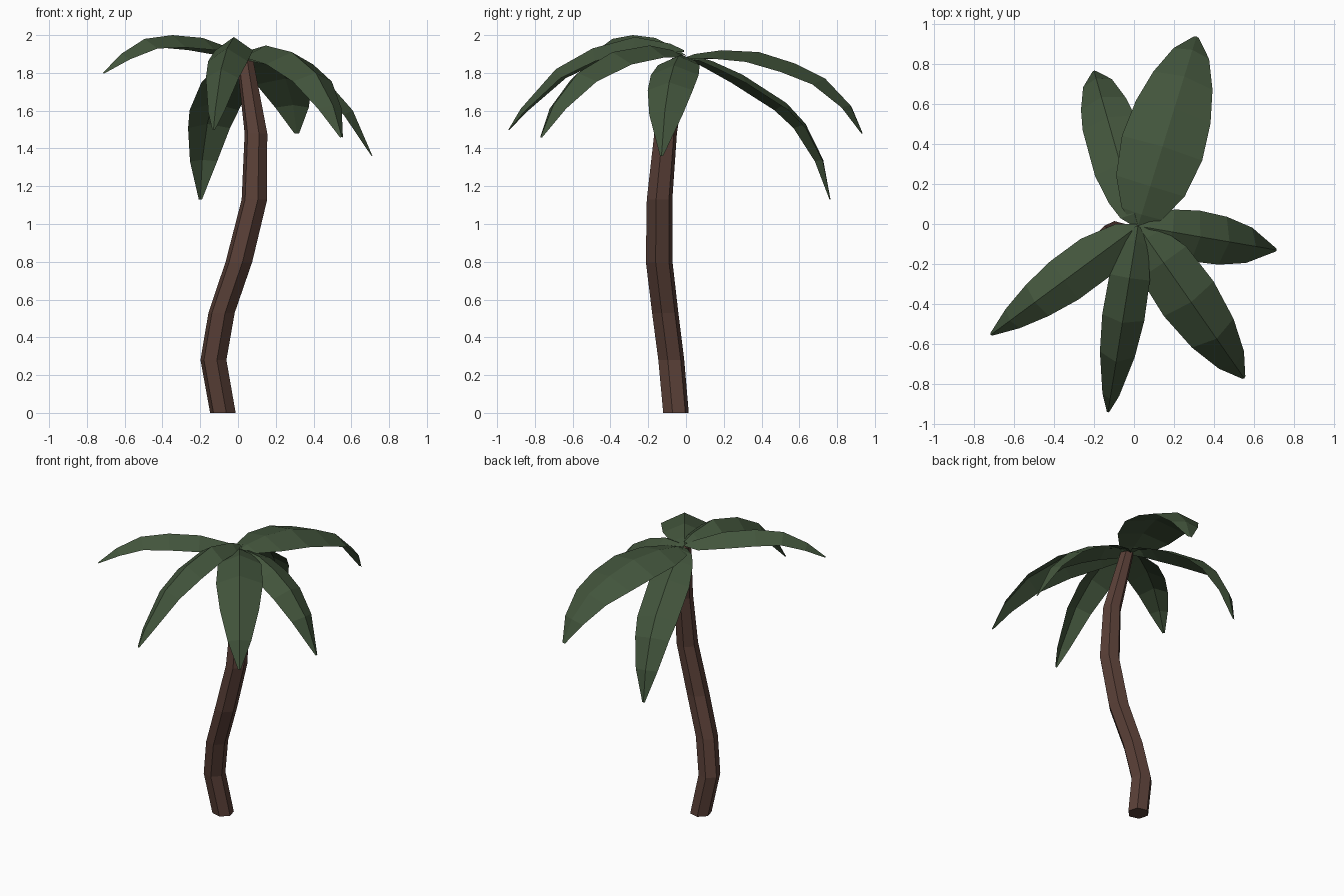
import bpy, bmesh, math
from mathutils import Vector

if "Cube" in bpy.data.objects:
    bpy.data.objects.remove(bpy.data.objects["Cube"])


def material(name, rgb):
    m = bpy.data.materials.new(name)
    m.diffuse_color = (*rgb, 1)
    m.use_nodes = True
    m.node_tree.nodes["Principled BSDF"].inputs["Base Color"].default_value = m.diffuse_color
    return m


def make_object(name, bm, mat):
    me = bpy.data.meshes.new(name)
    bm.to_mesh(me)
    bm.free()
    me.materials.append(mat)
    ob = bpy.data.objects.new(name, me)
    bpy.context.collection.objects.link(ob)


def lookup(table, t):
    for (a, u), (b, v) in zip(table, table[1:]):
        if t <= b:
            return u + (v - u) * (t - a) / (b - a)
    return table[-1][1]


bark = material("bark_brown", (0.10, 0.050, 0.038))
green = material("leaf_green", (0.055, 0.090, 0.045))

# Trunk: hexagonal rings along a bent path (x, y, z, radius)
path = [(-0.08, -0.053, 0, 0.07), (-0.13, -0.078, 0.28, 0.071),
        (-0.087, -0.11, 0.53, 0.072), (0.005, -0.142, 0.8, 0.073),
        (0.087, -0.14, 1.13, 0.07), (0.095, -0.108, 1.48, 0.062),
        (0.035, -0.03, 1.88, 0.045)]
bm = bmesh.new()
rings = []
for x, y, z, r in path:
    angles = [math.radians(45 + 60 * k) for k in range(6)]
    rings.append([bm.verts.new((x + r * math.cos(a), y + r * math.sin(a), z)) for a in angles])
for lo, hi in zip(rings, rings[1:]):
    for k in range(6):
        n = (k + 1) % 6
        bm.faces.new((lo[k], lo[n], hi[n], hi[k]))
bm.faces.new(rings[0][::-1])
bm.faces.new(rings[-1])
make_object("trunk", bm, bark)

# Leaf outline: share of full half width along the length
OUTLINE = [(0, 0.12), (0.06, 0.55), (0.2, 0.9), (0.36, 1), (0.55, 0.92),
           (0.75, 0.66), (0.9, 0.36), (1, 0.06)]


def leaf(name, tip, width, fold, profile):
    """Folded leaf: ridge through (distance, height) points, edges hang below."""
    start = Vector((0.02, -0.01, 0))
    axis = Vector((*tip, 0)) - start
    reach = axis.length
    axis.normalize()
    side = Vector((-axis.y, axis.x, 0))
    pts = [start + axis * (reach * f) + Vector((0, 0, z)) for f, z in profile]
    dist = [0]
    for a, b in zip(pts, pts[1:]):
        dist.append(dist[-1] + (b - a).length)
    bm = bmesh.new()
    rows = []
    for i, p in enumerate(pts):
        tangent = (pts[min(i + 1, len(pts) - 1)] - pts[max(i - 1, 0)]).normalized()
        up = tangent.cross(side)
        w = width * lookup(OUTLINE, dist[i] / dist[-1])
        rows.append([bm.verts.new(q) for q in
                     (p + side * w - up * w * fold, p, p - side * w - up * w * fold)])
    for a, b in zip(rows, rows[1:]):
        for k in range(2):
            bm.faces.new((a[k], a[k + 1], b[k + 1], b[k]))
    make_object(name, bm, green)


# Six drooping leaves: tip position, half width, fold, ridge profile
leaf("leaf_left", (-0.715, -0.553), 0.125, 0.55,
     [(0, 1.90), (0.08, 1.93), (0.28, 1.985), (0.5, 2.0), (0.7, 1.98), (0.87, 1.90), (1, 1.80)])
leaf("leaf_front", (-0.13, -0.94), 0.11, 0.7,
     [(0, 1.92), (0.08, 1.955), (0.28, 1.99), (0.52, 1.93), (0.73, 1.82), (0.93, 1.61), (1, 1.50)])
leaf("leaf_front_right", (0.55, -0.77), 0.155, 0.45,
     [(0, 1.89), (0.08, 1.92), (0.24, 1.945), (0.5, 1.91), (0.74, 1.80), (0.91, 1.63), (1, 1.46)])
leaf("leaf_right", (0.712, -0.13), 0.13, 0.45,
     [(0, 1.88), (0.08, 1.895), (0.25, 1.89), (0.45, 1.84), (0.66, 1.75), (0.85, 1.60), (1, 1.36)])
leaf("leaf_back", (0.312, 0.935), 0.21, 0.25,
     [(0, 1.88), (0.06, 1.90), (0.21, 1.92), (0.42, 1.91), (0.62, 1.85), (0.79, 1.77), (0.93, 1.63), (1, 1.48)])
leaf("leaf_back_left", (-0.2, 0.765), 0.145, 0.35,
     [(0, 1.88), (0.08, 1.89), (0.2, 1.86), (0.4, 1.79), (0.7, 1.64), (0.83, 1.53), (0.95, 1.34), (1, 1.13)])
